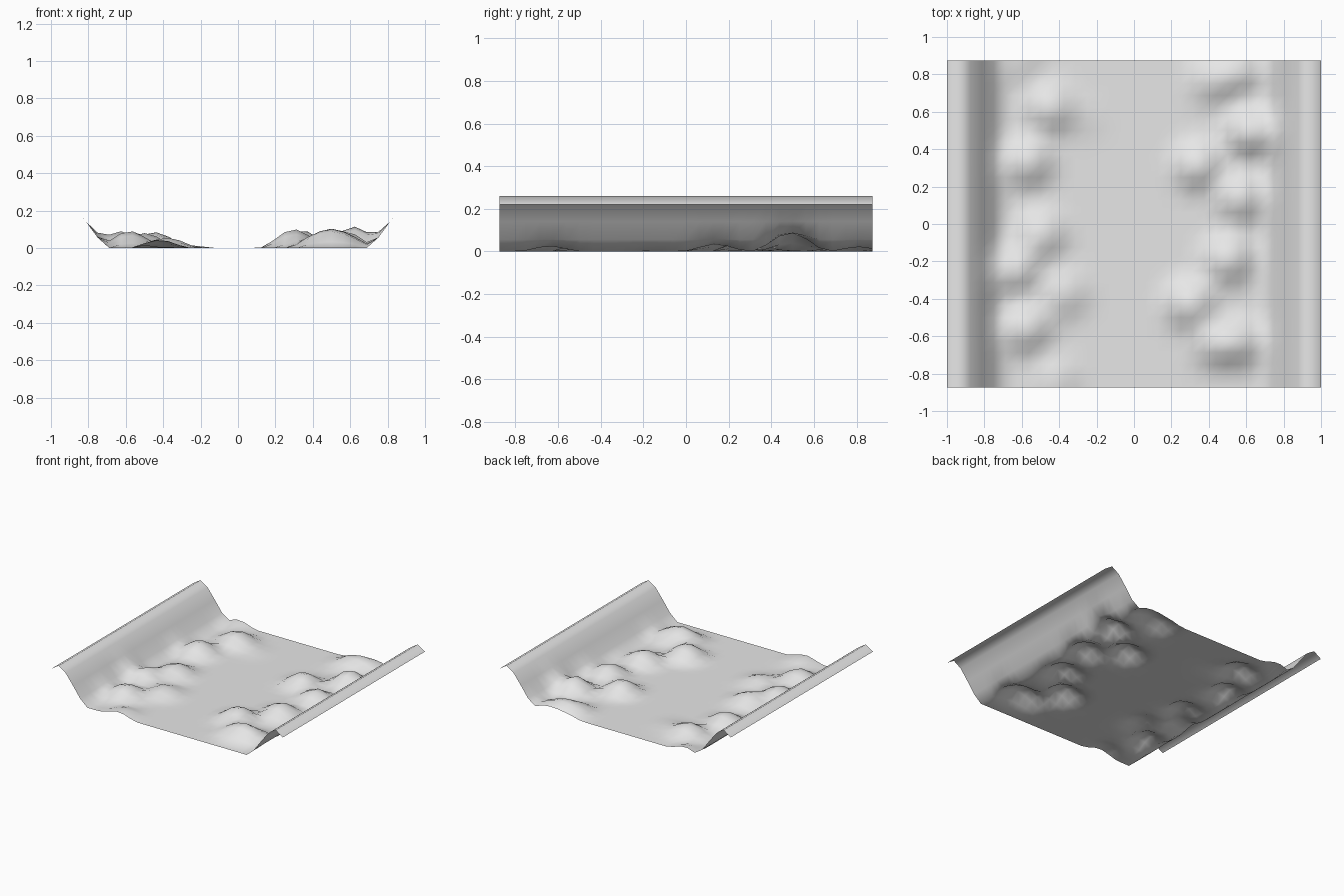
import bpy, bmesh, math

cube = bpy.data.objects.get("Cube")
if cube:
    bpy.data.objects.remove(cube, do_unlink=True)

HALF_LENGTH = 0.875
# Bank cross-section, mirrored on both sides: distance from middle, height
BANK = [(0.6875, 0), (0.75, 0.055), (0.8125, 0.14), (0.875, 0.22), (0.9375, 0.26), (1, 0.22)]
# Mounds: x, y, height, radius
MOUNDS = [
    (-0.45, 0.62, 0.085, 0.20), (-0.27, 0.57, 0.015, 0.17), (-0.60, 0.86, 0.04, 0.16),
    (-0.57, 0.33, 0.09, 0.20), (-0.50, -0.06, 0.08, 0.20), (-0.63, -0.25, 0.09, 0.19),
    (-0.38, -0.37, 0.055, 0.20), (-0.58, -0.56, 0.09, 0.20), (-0.42, -0.83, 0.045, 0.18),
    (0.43, 0.77, 0.07, 0.19), (0.58, 0.81, 0.06, 0.18), (0.62, 0.49, 0.115, 0.20),
    (0.34, 0.31, 0.095, 0.19), (0.57, 0.14, 0.09, 0.20), (0.50, -0.19, 0.09, 0.20),
    (0.30, -0.43, 0.10, 0.20), (0.43, -0.64, 0.075, 0.19), (0.57, -0.64, 0.075, 0.19),
]


def bank_height(x):
    d = abs(x)
    for (a, za), (b, zb) in zip(BANK, BANK[1:]):
        if a <= d <= b + 1e-4:
            return za + (zb - za) * (d - a) / (b - a)
    return 0


def mound_height(x, y):
    total = 0
    for mx, my, height, radius in MOUNDS:
        d = math.hypot(x - mx, y - my) / radius
        if d < 1:
            total += height * (0.5 + 0.5 * math.cos(math.pi * d))
    return total


# Ground sheet: flat bed between two raised banks, with mounds along the sides
bm = bmesh.new()
bmesh.ops.create_grid(bm, x_segments=32, y_segments=28, size=1)
for v in bm.verts:
    v.co.y *= HALF_LENGTH
    v.co.z = bank_height(v.co.x) + mound_height(v.co.x, v.co.y)
for f in bm.faces:
    f.smooth = True
mesh = bpy.data.meshes.new("ground_channel")
bm.to_mesh(mesh)
bm.free()
ground = bpy.data.objects.new("ground_channel", mesh)
bpy.context.collection.objects.link(ground)

# Plain grey surface
grey = bpy.data.materials.new("light_grey")
grey.use_nodes = True
color = (0.8, 0.8, 0.8, 1)
grey.diffuse_color = color
grey.node_tree.nodes["Principled BSDF"].inputs["Base Color"].default_value = color
mesh.materials.append(grey)
